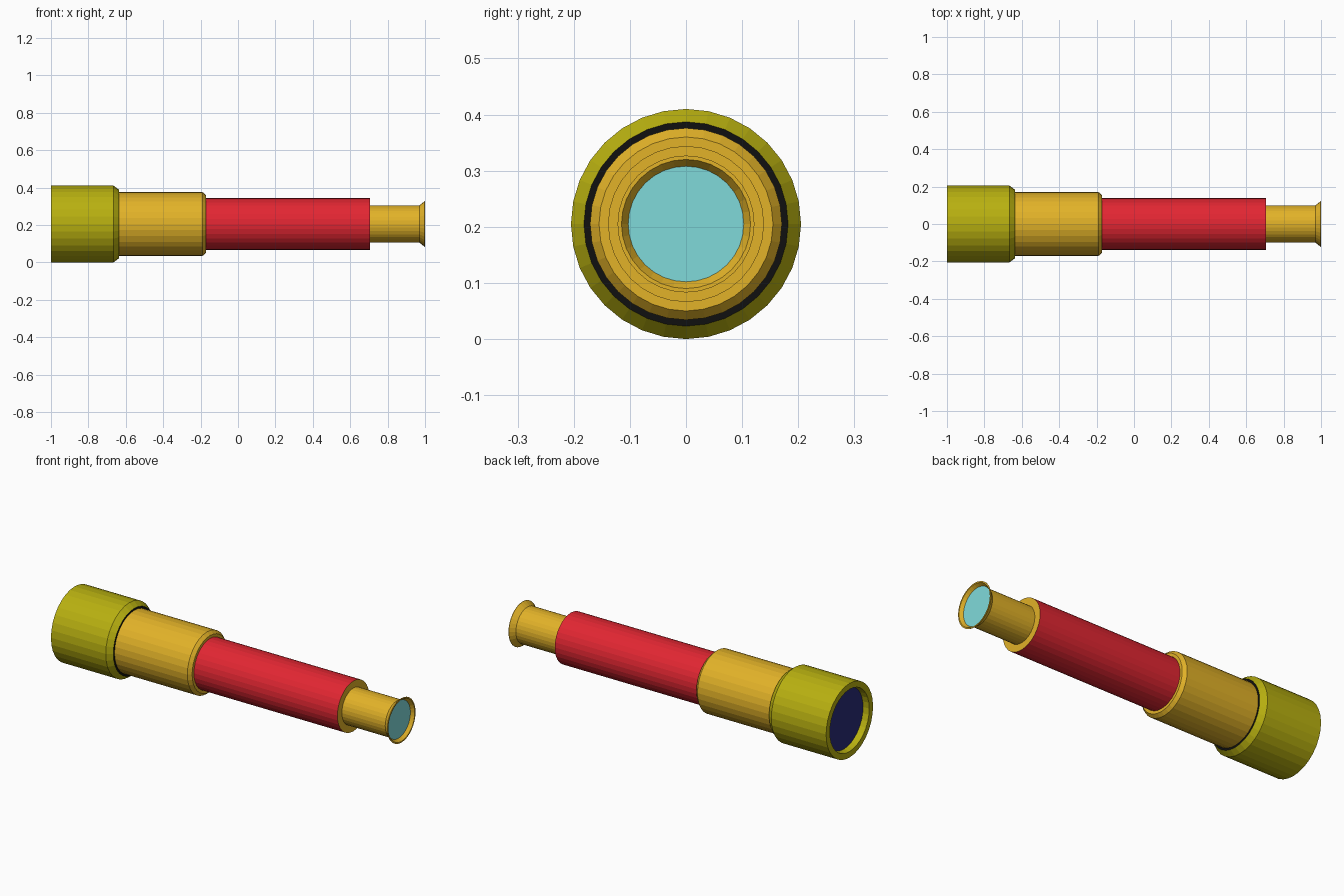
import bpy, math

if "Cube" in bpy.data.objects:
    bpy.data.objects.remove(bpy.data.objects["Cube"])

SEGMENTS = 32
AXIS_Z = 0.205


def srgb(r, g, b):
    lin = [((c / 255 + 0.055) / 1.055) ** 2.4 if c > 10 else c / 255 / 12.92 for c in (r, g, b)]
    return (*lin, 1.0)


def material(name, rgb):
    m = bpy.data.materials.new(name)
    m.diffuse_color = srgb(*rgb)
    m.use_nodes = True
    m.node_tree.nodes["Principled BSDF"].inputs["Base Color"].default_value = m.diffuse_color
    return m


olive = material("olive", (184, 176, 16))
gold = material("gold", (226, 178, 40))
red = material("red", (226, 38, 50))
black = material("black", (16, 16, 16))
teal = material("pale teal glass", (128, 218, 218))
navy = material("navy glass", (42, 44, 120))


def lathe(name, profile, mats, bands=None):
    """Spin (x, radius) points round the long axis; radius 0 makes a closed disc.
    bands gives the material slot of each profile segment."""
    verts, faces, slots, rings = [], [], [], []
    for x, r in profile:
        count = SEGMENTS if r > 0 else 1
        ring = []
        for i in range(count):
            a = 2 * math.pi * i / SEGMENTS
            ring.append(len(verts))
            verts.append((x, r * math.cos(a), AXIS_Z + r * math.sin(a)))
        rings.append(ring)
    for k in range(len(rings) - 1):
        a, b = rings[k], rings[k + 1]
        for i in range(SEGMENTS):
            j = (i + 1) % SEGMENTS
            if len(a) == 1:
                f = (a[0], b[j], b[i])
            elif len(b) == 1:
                f = (a[i], a[j], b[0])
            else:
                f = (a[i], a[j], b[j], b[i])
            faces.append(f[::-1])
            slots.append(bands[k] if bands else 0)
    mesh = bpy.data.meshes.new(name)
    mesh.from_pydata(verts, [], faces)
    for m in mats:
        mesh.materials.append(m)
    for p, s in zip(mesh.polygons, slots):
        p.material_index = s
    mesh.update()
    obj = bpy.data.objects.new(name, mesh)
    bpy.context.collection.objects.link(obj)
    return obj


# Wide front housing with recessed mouth, bevelled shoulder and black seam
lathe("front_housing",
      [(-0.965, 0.168), (-1.0, 0.172), (-1.0, 0.205), (-0.665, 0.205),
       (-0.635, 0.182), (-0.635, 0.165)],
      [olive, black], [0, 0, 0, 0, 1])
lathe("front_lens", [(-0.965, 0), (-0.965, 0.168)], [navy])

# Gold middle barrel with bevelled end
lathe("middle_barrel",
      [(-0.64, 0.171), (-0.19, 0.171), (-0.172, 0.155), (-0.172, 0.13)], [gold])

# Red draw tube with gold end cap
lathe("red_tube",
      [(-0.18, 0.139), (0.705, 0.139), (0.705, 0.09)], [red, gold], [0, 1])

# Eyepiece tube, flared rim and recessed lens
lathe("eyepiece",
      [(0.70, 0.1), (0.97, 0.1), (0.998, 0.122), (1.0, 0.122), (1.0, 0.115), (0.982, 0.103)], [gold])
lathe("eyepiece_lens", [(0.982, 0.103), (0.982, 0)], [teal])
